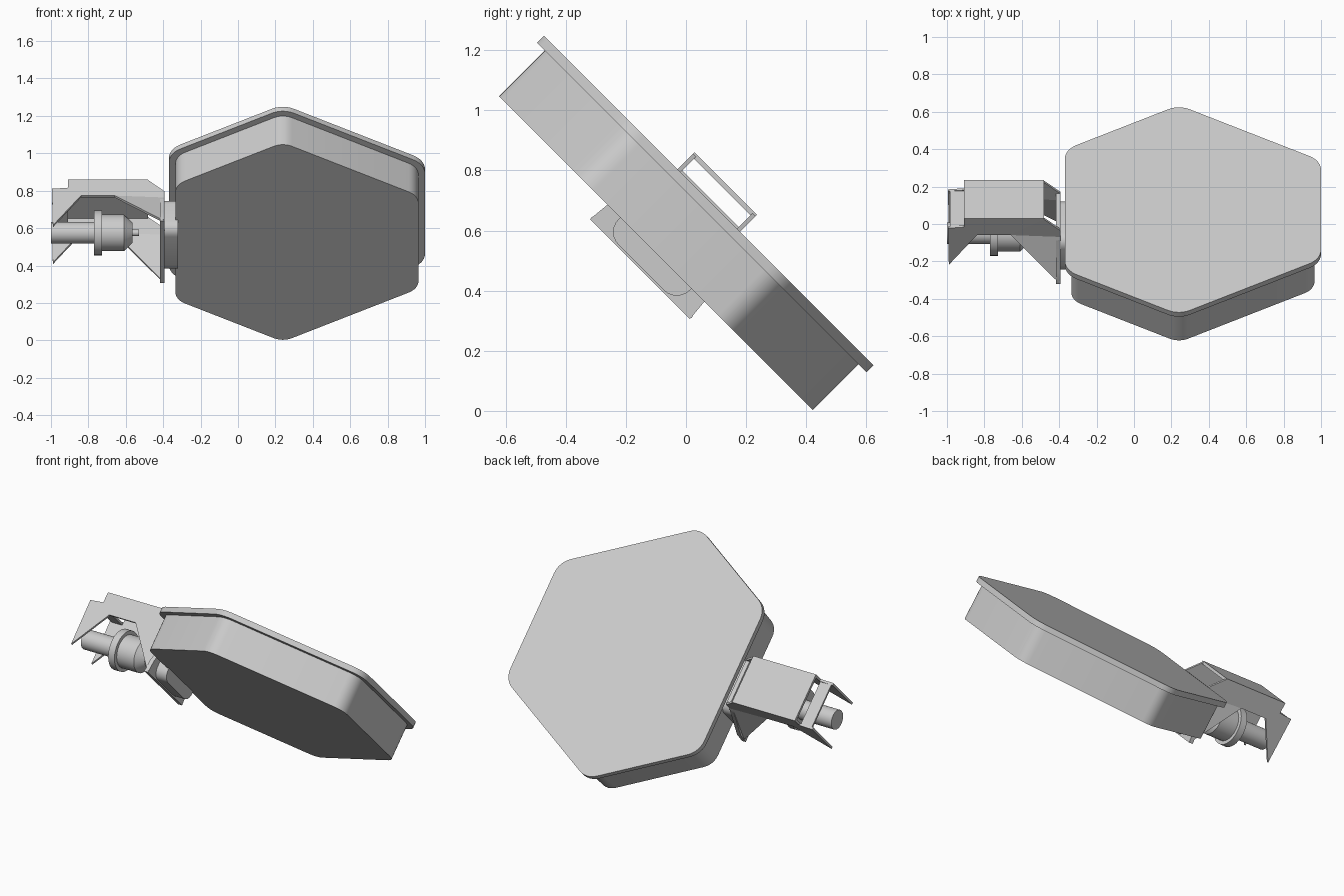
import bpy, bmesh, math
from mathutils import Matrix, Vector

if "Cube" in bpy.data.objects:
    bpy.data.objects.remove(bpy.data.objects["Cube"])

GREY = bpy.data.materials.new("grey")
GREY.diffuse_color = (0.6, 0.6, 0.6, 1)
GREY.use_nodes = True
GREY.node_tree.nodes["Principled BSDF"].inputs["Base Color"].default_value = GREY.diffuse_color
TILT = Matrix.Rotation(math.radians(45), 4, 'X')
# Work frame: x along the model, v up the tilted panel, w along its outward normal
MID = 0.442


def local(x, v, w):
    """Place a point of the panel frame in the tilted world frame."""
    s = math.sqrt(0.5)
    return Vector((x, (w - v) * s, (w + v) * s))


def make(name, verts, faces, smooth=True):
    mesh = bpy.data.meshes.new(name)
    mesh.from_pydata([local(*p) for p in verts], [], faces)
    bm = bmesh.new()
    bm.from_mesh(mesh)
    bmesh.ops.recalc_face_normals(bm, faces=bm.faces)
    bm.to_mesh(mesh)
    bm.free()
    mesh.materials.append(GREY)
    ob = bpy.data.objects.new(name, mesh)
    bpy.context.collection.objects.link(ob)
    if smooth:
        bpy.ops.object.select_all(action='DESELECT')
        ob.select_set(True)
        bpy.context.view_layer.objects.active = ob
        bpy.ops.object.shade_smooth_by_angle(angle=math.radians(30))
    return ob


def skin(name, rings):
    """Join equal rings of points into a closed solid."""
    n = len(rings[0])
    faces = [list(range(n)), list(range((len(rings) - 1) * n, len(rings) * n))]
    for k in range(len(rings) - 1):
        for i in range(n):
            j = (i + 1) % n
            faces.append((k * n + i, k * n + j, (k + 1) * n + j, (k + 1) * n + i))
    return make(name, [p for r in rings for p in r], faces)


def rounded(points, r, steps=6):
    """Round every corner of a convex 2D outline."""
    out = []
    for i, p in enumerate(points):
        p = Vector(p)
        a = (Vector(points[i - 1]) - p).normalized()
        b = (Vector(points[(i + 1) % len(points)]) - p).normalized()
        half = a.angle(b) / 2
        c = p + (a + b).normalized() * r / math.sin(half)
        start = p + a * r / math.tan(half) - c
        end = p + b * r / math.tan(half) - c
        turn = math.pi - 2 * half
        for k in range(steps + 1):
            t = k / steps
            d = (start * math.sin((1 - t) * turn) + end * math.sin(t * turn)) / math.sin(turn)
            out.append(c + d)
    return out


def panel_outline(inset, r):
    """Six-sided outline with its left side cut closer to the middle."""
    cx, left, right, apex, slope = 0.24, -0.37 + inset, 1.0 - inset, 0.792 - inset * 1.14, 0.552
    vl, vr = apex - slope * (cx - left), apex - slope * (right - cx)
    return rounded([(cx, MID + apex), (right, MID + vr), (right, MID - vr),
                    (cx, MID - apex), (left, MID - vl), (left, MID + vl)], r)


# Main panel body and its overhanging lid
for name, inset, r, w0, w1 in (("panel_body", 0.035, 0.1, 0.30, 0.518),
                               ("panel_lid", 0.0, 0.12, 0.516, 0.549)):
    o = panel_outline(inset, r)
    skin(name, [[(p.x, p.y, w) for p in o] for w in (w0, w1)])

# Neck joining bracket and panel
o = rounded([(0.275, 0.232), (0.61, 0.232), (0.61, 0.48), (0.275, 0.48)], 0.06)
skin("neck", [[(x, p.x, p.y) for p in o] for x in (-0.40, -0.32)])


def thick_plate(name, verts, faces, t):
    ob = make(name, verts, faces, smooth=False)
    m = ob.modifiers.new("thickness", 'SOLIDIFY')
    m.thickness = t
    m.offset = 0
    return ob


# Bracket side walls: arched lower edge, right leg splayed outwards
H = 0.140
for side, name in ((1, "bracket_wall_upper"), (-1, "bracket_wall_lower")):
    pts = [(-0.99, 0.28, H), (-0.995, 0.557, H), (-0.91, 0.565, H), (-0.91, 0.622, H),
           (-0.48, 0.622, H), (-0.395, 0.54, H), (-0.395, 0.49, H), (-0.395, 0.23, 0.23),
           (-0.42, 0.25, 0.223), (-0.66, 0.505, H), (-0.84, 0.505, H)]
    thick_plate(name, [(x, MID + side * h, w) for x, w, h in pts],
                [(0, 1, 2, 10), (2, 3, 4, 9, 10), (4, 5, 6, 9), (6, 7, 8, 9)], 0.014)


def slab(name, x0, x1, v0, v1, w0, w1):
    sec = [(v0, w0), (v1, w0), (v1, w1), (v0, w1)]
    return skin(name, [[(x, MID + v, w) for v, w in sec] for x in (x0, x1)])


# Bracket top, lowered step at the outer end, and splayed end plate
slab("bracket_top", -0.91, -0.48, -0.147, 0.147, 0.612, 0.629)
slab("bracket_step", -0.985, -0.91, -0.14, 0.14, 0.545, 0.557)
sec = [(-0.235, 0.225), (0.235, 0.225), (0.228, 0.30), (0.146, 0.49),
       (0.146, 0.54), (-0.146, 0.54), (-0.146, 0.49), (-0.228, 0.30)]
skin("bracket_end_plate", [[(x, MID + v, w) for v, w in sec] for x in (-0.418, -0.392)])

# Turned spindle: tube, collar, barrel, taper and pin
profile = [(-1.0, 0.058), (-0.77, 0.058), (-0.77, 0.12), (-0.727, 0.12), (-0.727, 0.098),
           (-0.61, 0.098), (-0.565, 0.055), (-0.565, 0.018), (-0.53, 0.018)]
N = 32
skin("spindle", [[(x, MID + r * math.cos(2 * math.pi * i / N), 0.371 + r * math.sin(2 * math.pi * i / N))
                  for i in range(N)] for x, r in profile])
